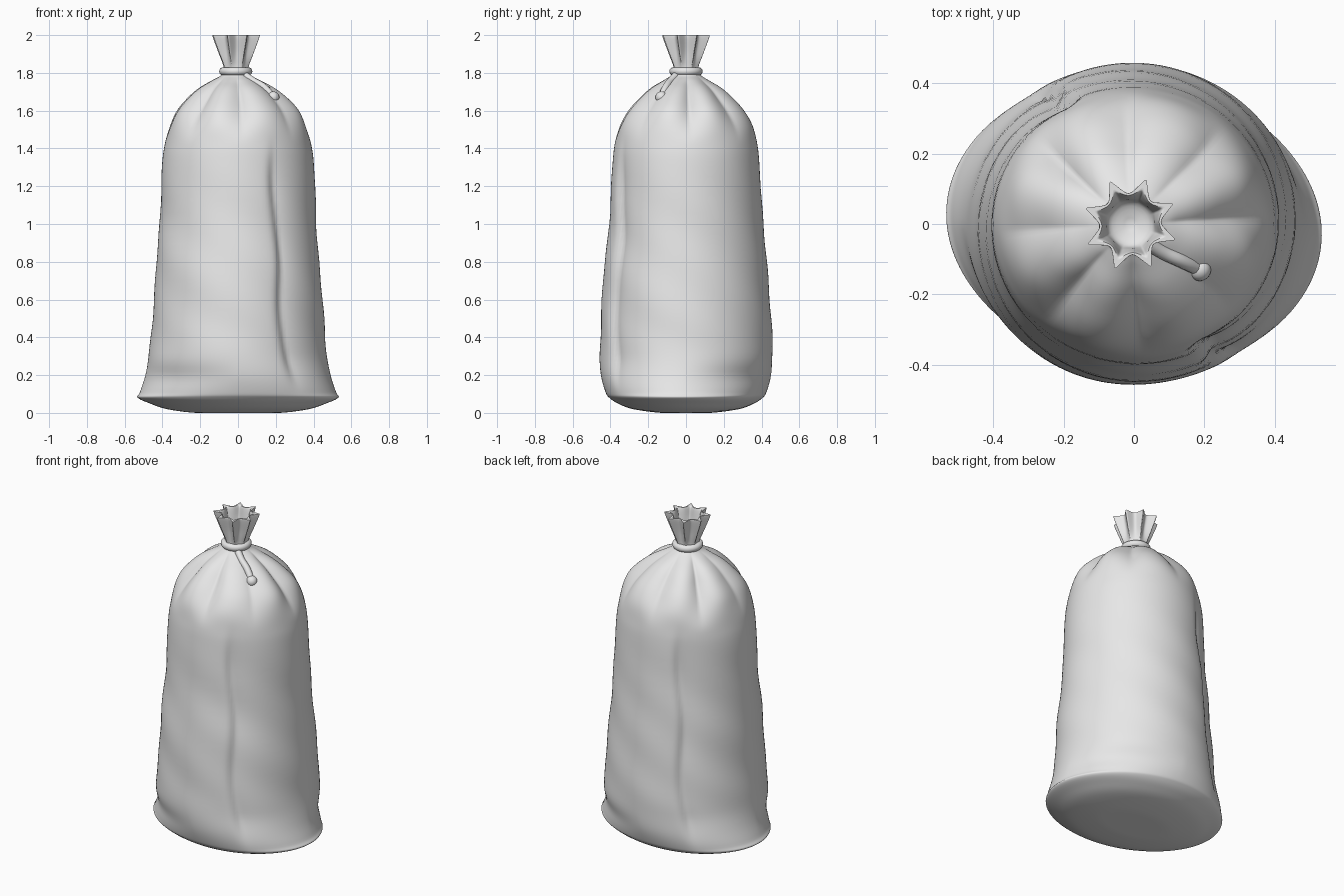
import bpy
import bmesh
from math import sin, cos, pi, exp, tau
from mathutils import Vector

default_cube = bpy.data.objects.get("Cube")
if default_cube:
    bpy.data.objects.remove(default_cube, do_unlink=True)

# One plain cloth colour for everything
cloth = bpy.data.materials.new("light grey cloth")
cloth.use_nodes = True
grey = (0.8, 0.8, 0.8, 1.0)
cloth.diffuse_color = grey
cloth.node_tree.nodes["Principled BSDF"].inputs["Base Color"].default_value = grey

SEGMENTS = 160
STEPS = 5
FOLDS = 4          # half the number of gathered folds
FOLD_PHASE = 0.45  # direction of the first fold

# Sack profile: height, half width, half depth, star amount of the collar
PROFILE = [
    (0, .02, .02, 0), (0, .22, .13, 0), (.02, .375, .28, 0), (.05, .465, .36, 0),
    (.08, .53, .405, 0), (.11, .518, .425, 0), (.2, .49, .45, 0), (.32, .47, .457, 0),
    (.5, .454, .45, 0), (.75, .435, .434, 0), (1, .415, .408, 0), (1.3, .403, .39, 0),
    (1.42, .388, .378, 0), (1.52, .362, .355, 0), (1.6, .325, .308, 0),
    (1.67, .262, .244, 0), (1.72, .2, .187, 0), (1.76, .13, .122, 0),
    (1.79, .077, .077, 0), (1.83, .07, .07, .1), (1.9, .1, .1, .3),
    (1.99, .137, .137, .36), (2, .132, .132, .36), (1.995, .1, .1, .2),
    (1.93, .08, .08, .12), (1.88, .06, .06, 0), (1.86, .01, .01, 0),
]


def smooth(low, high, value):
    t = min(1, max(0, (value - low) / (high - low)))
    return t * t * (3 - 2 * t)


def catmull(p, q, r, s, t):
    """Smooth curve through rows q and r."""
    return [b + t / 2 * (c - a + t * (2*a - 5*b + 4*c - d + t * (3*(b - c) + d - a)))
            for a, b, c, d in zip(p, q, r, s)]


def side_crease(a, z):
    """Two opposite long folds that drop sharply and recover slowly."""
    depth = .026 * smooth(.08, .3, z) * (1 - smooth(1.15, 1.5, z))
    total = 0
    for turn in (0, pi):
        centre = -.93 - .09 * z + turn + .03 * sin(9 * z)
        d = (a - centre + pi) % tau - pi
        total += exp(-d / .22) if d > 0 else exp(-(d / .08) ** 2)
    return depth * total


def ring(row):
    z, rx, ry, star = row
    z = min(2, max(0, z))
    shoulder = smooth(1.42, 1.68, z) * (1 - smooth(1.73, 1.8, z))
    ripple = smooth(.15, .5, z) * (1 - smooth(1.0, 1.4, z))
    hem = 1 - smooth(.1, .32, z)
    pinch = exp(-((z - .19) / .06) ** 2)
    shift = -.01 * smooth(1.6, 1.8, z)
    points = []
    for i in range(SEGMENTS):
        a = tau * i / SEGMENTS
        # gathered grooves below the tie, pointed flutes above it
        groove = 1 - abs(cos(FOLDS * (a - FOLD_PHASE)))
        flute = abs(sin(FOLDS * (a - FOLD_PHASE)))
        k = 1 - shoulder * groove * (.16 + .06 * sin(3 * a + 1)) + .04 * shoulder
        k -= star * flute ** .8
        k += .01 * ripple * sin(15 * z + 3 * a) * sin(2 * a + 4 * z)
        # twisted, pinched corners at the hem
        k -= .035 * hem * sin(2 * a) + .03 * pinch * max(0, sin(2 * a))
        dent = side_crease(a, z)
        points.append((cos(a) * (rx * k - dent) + shift, sin(a) * (ry * k - dent), z))
    return points


def finish(obj, angle=1.0):
    obj.data.materials.append(cloth)
    bpy.ops.object.select_all(action='DESELECT')
    obj.select_set(True)
    bpy.context.view_layer.objects.active = obj
    bpy.ops.object.shade_smooth_by_angle(angle=angle)


def build_sack():
    rows = []
    last = len(PROFILE) - 1
    for n in range(last):
        quad = [PROFILE[min(last, max(0, n + k))] for k in (-1, 0, 1, 2)]
        rows += [catmull(*quad, s / STEPS) for s in range(STEPS)]
    rows.append(PROFILE[-1])
    bm = bmesh.new()
    loops = [[bm.verts.new(p) for p in ring(row)] for row in rows]
    for low, high in zip(loops, loops[1:]):
        for i in range(SEGMENTS):
            j = (i + 1) % SEGMENTS
            bm.faces.new((low[i], low[j], high[j], high[i]))
    # close the underside and the floor of the mouth
    bm.faces.new(loops[0][::-1])
    bm.faces.new(loops[-1])
    mesh = bpy.data.meshes.new("sack")
    bm.to_mesh(mesh)
    bm.free()
    sack = bpy.data.objects.new("sack", mesh)
    bpy.context.collection.objects.link(sack)
    finish(sack)


build_sack()

# Tie around the neck
bpy.ops.mesh.primitive_torus_add(location=(-.012, 0, 1.808), major_radius=.066,
                                 minor_radius=.022, major_segments=48, minor_segments=14)
tie = bpy.context.object
tie.name = "neck_tie"
finish(tie)

# Loose cord end hanging from the tie
path = [(.04, -.055, 1.785), (.08, -.08, 1.757), (.135, -.105, 1.725), (.187, -.13, 1.67)]
curve = bpy.data.curves.new("cord_end", 'CURVE')
curve.dimensions = '3D'
curve.bevel_depth = .02
curve.bevel_resolution = 4
curve.use_fill_caps = True
spline = curve.splines.new('BEZIER')
spline.bezier_points.add(len(path) - 1)
for point, place in zip(spline.bezier_points, path):
    point.co = Vector(place)
    point.handle_left_type = point.handle_right_type = 'AUTO'
cord = bpy.data.objects.new("cord_end", curve)
cord.data.materials.append(cloth)
bpy.context.collection.objects.link(cord)

# Knot at the tip of the cord
bpy.ops.mesh.primitive_uv_sphere_add(segments=24, ring_count=14, radius=.032,
                                     location=path[-1])
knot = bpy.context.object
knot.name = "cord_knot"
finish(knot)
